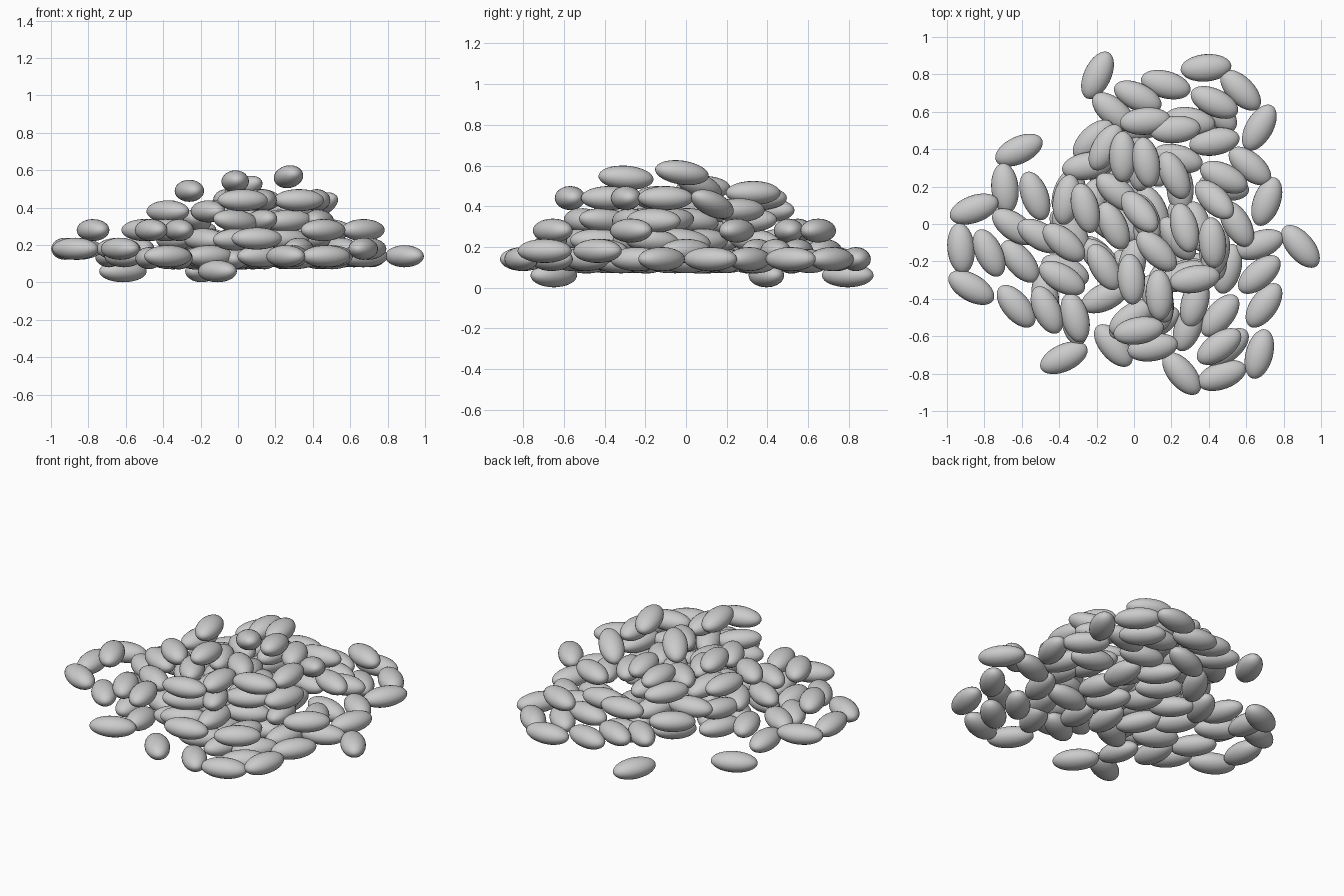
import bpy, bmesh, random
from math import radians
from mathutils import Matrix, Vector, Euler

if "Cube" in bpy.data.objects:
    bpy.data.objects.remove(bpy.data.objects["Cube"])

random.seed(4)
placed = []

# One shared seed shape: a long, slightly flattened ellipsoid, poles at the tips
bm = bmesh.new()
bmesh.ops.create_uvsphere(bm, u_segments=24, v_segments=16, radius=1)
bmesh.ops.rotate(bm, verts=bm.verts, matrix=Matrix.Rotation(radians(90), 3, 'Y'))
bmesh.ops.scale(bm, verts=bm.verts, vec=(0.136, 0.073, 0.059))
for f in bm.faces:
    f.smooth = True
seed_mesh = bpy.data.meshes.new("seed")
bm.to_mesh(seed_mesh)
bm.free()


def add_seed(name, x, y, z, angle, tilt=0.0, roll=0.0):
    ob = bpy.data.objects.new(name, seed_mesh)
    ob.location = (x, y, z)
    ob.rotation_euler = Euler((radians(roll), radians(tilt), radians(angle)))
    bpy.context.collection.objects.link(ob)
    placed.append((Vector((x, y, z)), angle))


def layer(name, z, spots):
    """Lay seeds at one height; each spot is x, y in hundredths and heading in degrees."""
    for x, y, a in spots:
        add_seed(name, x / 100, y / 100, z, a)


# Seeds touching the floor
layer("floor_seed", 0.06, [(-19.5, 79.5, 65), (-61.5, 39.5, 25), (-11, -65, -50)])

# Wide bottom layer
layer("bottom_seed", 0.14, [
    (38.5, 83.5, 5), (17, 74.5, -15), (57, 71.5, -45), (67, 51.5, 60), (62, 31, -40),
    (71, 12, 70), (-69, 19, -85), (67, -11, 20), (89, -12, -50), (-61, -20, -50),
    (-37.5, -71.5, 25), (25.5, -80, -50), (47, -81, 20), (-15.5, -39, 25),
    (12, -53, 30), (46, -49, 50), (50, -24, 75), (29, -55, 70), (50, -66, 40)])

# Seeds resting on the edges of the bottom layer
layer("low_seed", 0.18, [
    (-87, -34, -30), (69.5, -43.5, 55), (67, -69.5, 75), (-63, -44, -50),
    (-92.5, -13, -85), (-85.5, 8, 20), (-53, 15, -70), (-64, -1.5, -35),
    (55, 0, -60), (30, 55, -10), (2, 68, -25), (-11, 60, -40),
    (43, 44, 10), (32.5, -42, 75), (23.5, 35, -15)])

# Second layer
layer("middle_seed", 0.28, [
    (-77.5, -15.5, -65), (-46.5, -46, -65), (-31.5, -50, -75), (67, -27, 40),
    (45.5, -65.5, 35), (48, 25, -25), (43, 65, -25), (6, 55, 5),
    (22, 50.5, 5), (-50, -6.5, -30), (-38.5, -29, -30), (-25, 31, 10)])
layer("front_seed", 0.235, [(10, -66, 10)])

# Upper slopes
layer("slope_seed", 0.38, [
    (-37.5, -10, -40), (-36, 13, 80), (-16, -23, -60), (-11, -1, -65),
    (-15, 41, 60), (-9, 17, -40), (21.5, 26, -65)])
layer("upper_seed", 0.44, [
    (2.5, -57, 10), (32.5, -29.5, 10), (42, -10, -85), (-6, 36, 90),
    (13.5, -38, -88), (12, -14.5, -45)])
add_seed("upper_seed", 0.065, 0.33, 0.465, -80)
add_seed("upper_seed", -0.26, 0.085, 0.49, -75)
add_seed("upper_seed", 0.43, 0.13, 0.41, -45, tilt=-20)

# Crown of the heap
add_seed("crown_seed", -0.015, -0.295, 0.54, -85, tilt=-4)
add_seed("crown_seed", 0.27, -0.02, 0.565, 105, tilt=8)
add_seed("crown_seed", 0.03, 0.065, 0.50, -50, tilt=-18)

# Hidden seeds that hold the heap up, only beneath a higher seed and roughly along it
visible = list(placed)
for z in (0.13, 0.23, 0.33):
    for _ in range(700):
        p = Vector((random.uniform(-.6, .6), random.uniform(-.65, .65), z))
        above = [a for v, a in visible if (v.xy - p.xy).length < 0.08 and v.z > z + 0.09]
        free = all(((q.xy - p.xy).length / 0.16) ** 2 + ((q.z - z) / 0.095) ** 2 > 1
                   for q, _a in placed)
        if above and free:
            add_seed("inner_seed", p.x, p.y, z, above[0] + random.uniform(-25, 25),
                     random.uniform(-8, 8), random.uniform(-12, 12))
